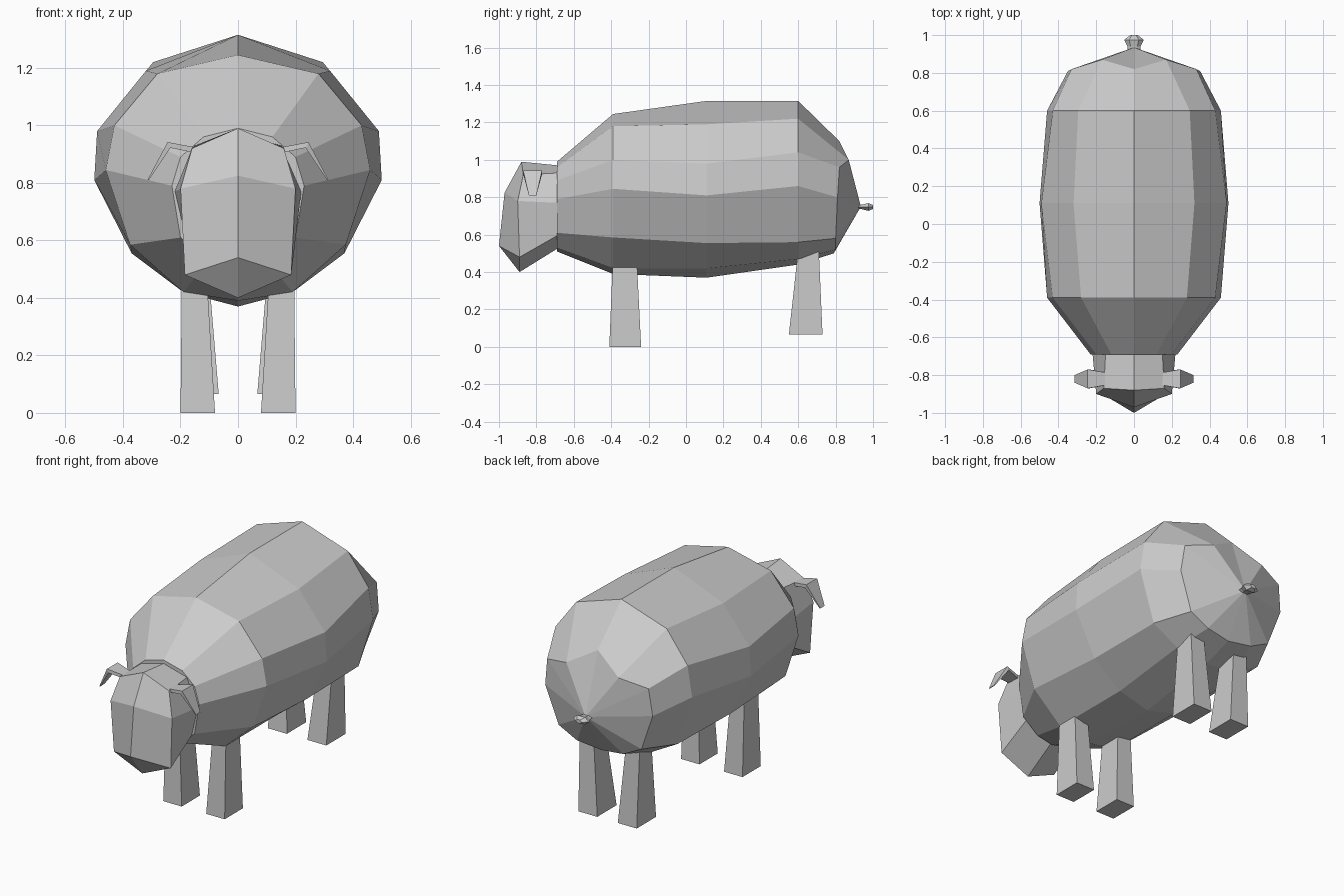
import bpy, bmesh, math

if "Cube" in bpy.data.objects:
    bpy.data.objects.remove(bpy.data.objects["Cube"])


def finish(name, bm):
    bmesh.ops.recalc_face_normals(bm, faces=bm.faces)
    me = bpy.data.meshes.new(name)
    bm.to_mesh(me)
    bm.free()
    ob = bpy.data.objects.new(name, me)
    bpy.context.collection.objects.link(ob)
    return ob


def loft(bm, rings, cap_start=True, cap_end=True):
    vs = [[bm.verts.new(p) for p in r] for r in rings]
    n = len(rings[0])
    for a, b in zip(vs, vs[1:]):
        for i in range(n):
            j = (i + 1) % n
            bm.faces.new((a[i], a[j], b[j], b[i]))
    if cap_start:
        bm.faces.new(vs[0])
    if cap_end:
        bm.faces.new(vs[-1])
    return vs


def full(half):
    # half section from top centre to bottom centre, mirrored into a ring
    return half + [(-x, y, z) for x, y, z in half[-2:0:-1]]


def at(y, *xz):
    return full([(x, y, z) for x, z in xz])


# fleecy body: 12-sided sections closing to a point at the rump
bm = bmesh.new()
rings = [
    at(-0.69, (0, .99), (.12, .96), (.20, .89), (.23, .79), (.20, .61), (.10, .53), (0, .51)),
    at(-0.39, (0, 1.245), (.28, 1.18), (.43, 1.0), (.46, .845), (.375, .585), (.19, .42), (0, .39)),
    at(0.11, (0, 1.315), (.32, 1.19), (.49, .98), (.50, .81), (.37, .555), (.19, .42), (0, .37)),
    at(0.60, (0, 1.315), (.295, 1.22), (.43, 1.04), (.46, .86), (.365, .56), (.20, .47), (0, .44)),
    full([(0, .82, 1.1), (.17, .87, 1.0), (.33, .82, .96), (.35, .81, .80),
          (.27, .80, .58), (.15, .80, .52), (0, .79, .50)]),
]
last = loft(bm, rings, cap_end=False)[-1]
tip = bm.verts.new((0, .935, .75))
for i in range(len(last)):
    bm.faces.new((last[i], last[(i + 1) % len(last)], tip))
finish("body", bm)

# head with a ridged face
bm = bmesh.new()
back = at(-0.68, (0, .97), (.15, .93), (.22, .77), (.18, .60), (0, .53))
front = full([(0, -.88, .99), (.16, -.87, .92), (.20, -.90, .78), (.185, -.89, .48), (0, -.89, .40)])
f = loft(bm, [back, front], cap_end=False)[-1]
brow = bm.verts.new((0, -.97, .825))
nose = bm.verts.new((0, -1.0, .54))
for a, b, c in ((1, 2, 3), (7, 6, 5)):
    bm.faces.new((f[0], f[a], f[b], brow))
    bm.faces.new((brow, f[b], f[c], nose))
    bm.faces.new((nose, f[c], f[4]))
finish("head", bm)

for s, side in ((1, "left"), (-1, "right")):
    # drooping ear
    bm = bmesh.new()
    ear = []
    for x, z, y0, y1, dx, dz in ((.13, .92, -.85, -.79, 0, -.02),
                                 (.245, .942, -.87, -.77, -.01, -.02),
                                 (.315, .81, -.84, -.80, -.005, 0)):
        ear.append([(s * x, y0, z), (s * x, y1, z),
                    (s * (x + dx), y1, z + dz), (s * (x + dx), y0, z + dz)])
    loft(bm, ear)
    bmesh.ops.remove_doubles(bm, verts=bm.verts, dist=.0001)
    finish(side + "_ear", bm)

    # tapered legs: (z, x inner, x outer, y front, y back)
    for part, secs in (("front", ((0, .08, .20, -.41, -.24), (.50, .11, .195, -.39, -.265))),
                       ("rear", ((.065, .067, .19, .55, .73), (.52, .105, .195, .60, .71)))):
        bm = bmesh.new()
        loft(bm, [[(s * a, c, z), (s * b, c, z), (s * b, d, z), (s * a, d, z)]
                  for z, a, b, c, d in secs])
        finish(f"{side}_{part}_leg", bm)

# stubby tail
bm = bmesh.new()
loft(bm, [[(rx * math.cos(k * math.pi / 3), y, .748 + rz * math.sin(k * math.pi / 3))
           for k in range(6)]
          for y, rx, rz in ((.91, .035, .012), (.94, .035, .014), (.975, .052, .024), (1.0, .02, .012))])
finish("tail", bm)
